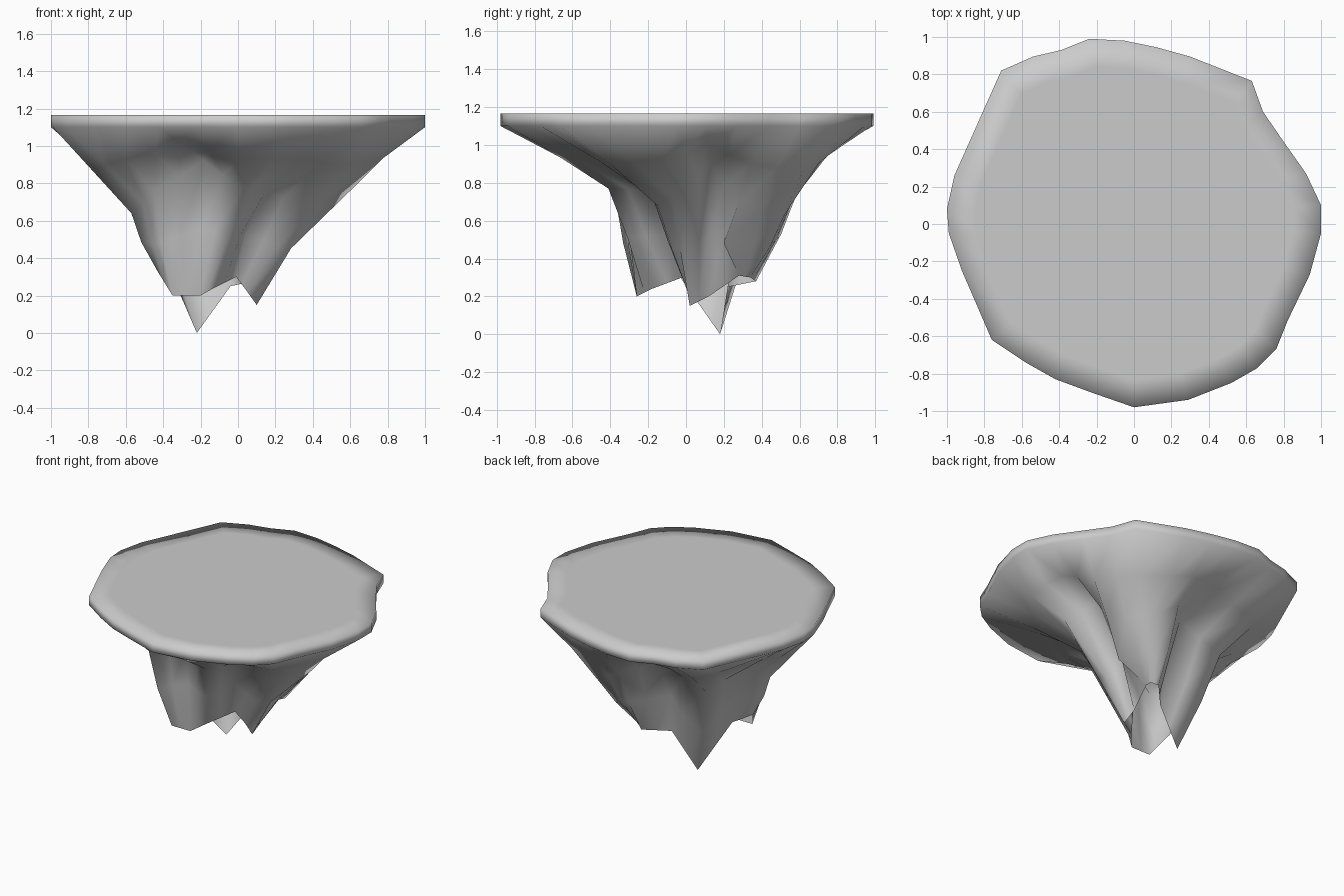
import bpy, bmesh
from mathutils import Vector

if "Cube" in bpy.data.objects:
    bpy.data.objects.remove(bpy.data.objects["Cube"])

# plateau outline, clockwise from the back
RIM = [(-.24, .99), (-.05, .98), (.12, .945), (.3, .895), (.63, .765), (.69, .6), (.8, .44),
       (.92, .27), (1, .1), (1, -.05), (.94, -.27), (.82, -.52), (.76, -.67), (.66, -.77),
       (.52, -.85), (.29, -.94), (0, -.98), (-.23, -.9), (-.42, -.83), (-.58, -.74),
       (-.76, -.62), (-.92, -.25), (-.99, -.05), (-1, .08), (-.96, .26), (-.71, .82),
       (-.54, .895), (-.39, .93)]
# ledge where the rock narrows, one point for every second rim point
LEDGE = [(-.06, .4, .82), (.12, .6, .78), (.34, .52, .63), (.47, .28, .7), (.42, .13, .9),
         (.6, 0, .76), (.33, -.15, .68), (.15, -.2, .76), (.02, -.41, .77), (-.18, -.31, .92),
         (-.45, -.38, .76), (-.57, -.15, .64), (-.5, .05, .76), (-.42, .38, .7)]
# open lower edge: hanging spikes with grooves running inward between them
SPIKES = [(-.04, .22, .25), (.1, .37, .28), (.14, .34, .3), (.13, .28, .31), (.1, .12, .2),
          (.1, .02, .15), (.05, .01, .22), (-.01, -.02, .3), (-.13, -.18, .24),
          (-.2, -.26, .2), (-.35, -.26, .2), (-.43, -.15, .33), (-.35, -.03, .3), (-.22, .18, 0)]
# rock folds halfway down, given where they leave the straight line
FOLDS = {0: (-.05, .25, .52), 6: (.3, .2, .48), 8: (.2, .12, .52), 9: (.23, .07, .47),
         10: (.26, .01, .45), 14: (.04, -.08, .53), 24: (-.4, -.02, .5)}


def doubled(points):
    """Insert a midpoint after every point of a closed loop."""
    out = []
    for i, p in enumerate(points):
        a, b = Vector(p), Vector(points[(i + 1) % len(points)])
        out += [a, (a + b) / 2]
    return out


ledge, spikes = doubled(LEDGE), doubled(SPIKES)
middle = [(a + b) / 2 + Vector((a.x, a.y, 0)) * .03 for a, b in zip(ledge, spikes)]
for i, p in FOLDS.items():
    middle[i] = Vector(p)
rim = [Vector((x, y, 1.10)) for x, y in RIM]
# upper slope, pulled slightly inward at front and back
slope = [(a + b) / 2 - Vector((0, a.y, 0)) * .03 for a, b in zip(rim, ledge)]
rings = [
    [Vector((x * .85, y * .85, 1.165)) for x, y in RIM],
    [Vector((x, y, 1.165)) for x, y in RIM],
    rim, slope, ledge, middle, spikes,
]

# flat top, rim band and hollow hanging rock as one skin
bm = bmesh.new()
loops = [[bm.verts.new(p) for p in ring] for ring in rings]
bm.faces.new(loops[0])
n = len(RIM)
for upper, lower in zip(loops, loops[1:]):
    for i in range(n):
        j = (i + 1) % n
        bm.faces.new((upper[i], upper[j], lower[j], lower[i]))
bmesh.ops.recalc_face_normals(bm, faces=bm.faces)
bm.faces.ensure_lookup_table()
if bm.faces[0].normal.z < 0:
    bmesh.ops.reverse_faces(bm, faces=bm.faces)
for f in bm.faces:
    f.smooth = True
mesh = bpy.data.meshes.new("floating_rock")
bm.to_mesh(mesh)
bm.free()
rock = bpy.data.objects.new("floating_rock", mesh)
bpy.context.collection.objects.link(rock)
